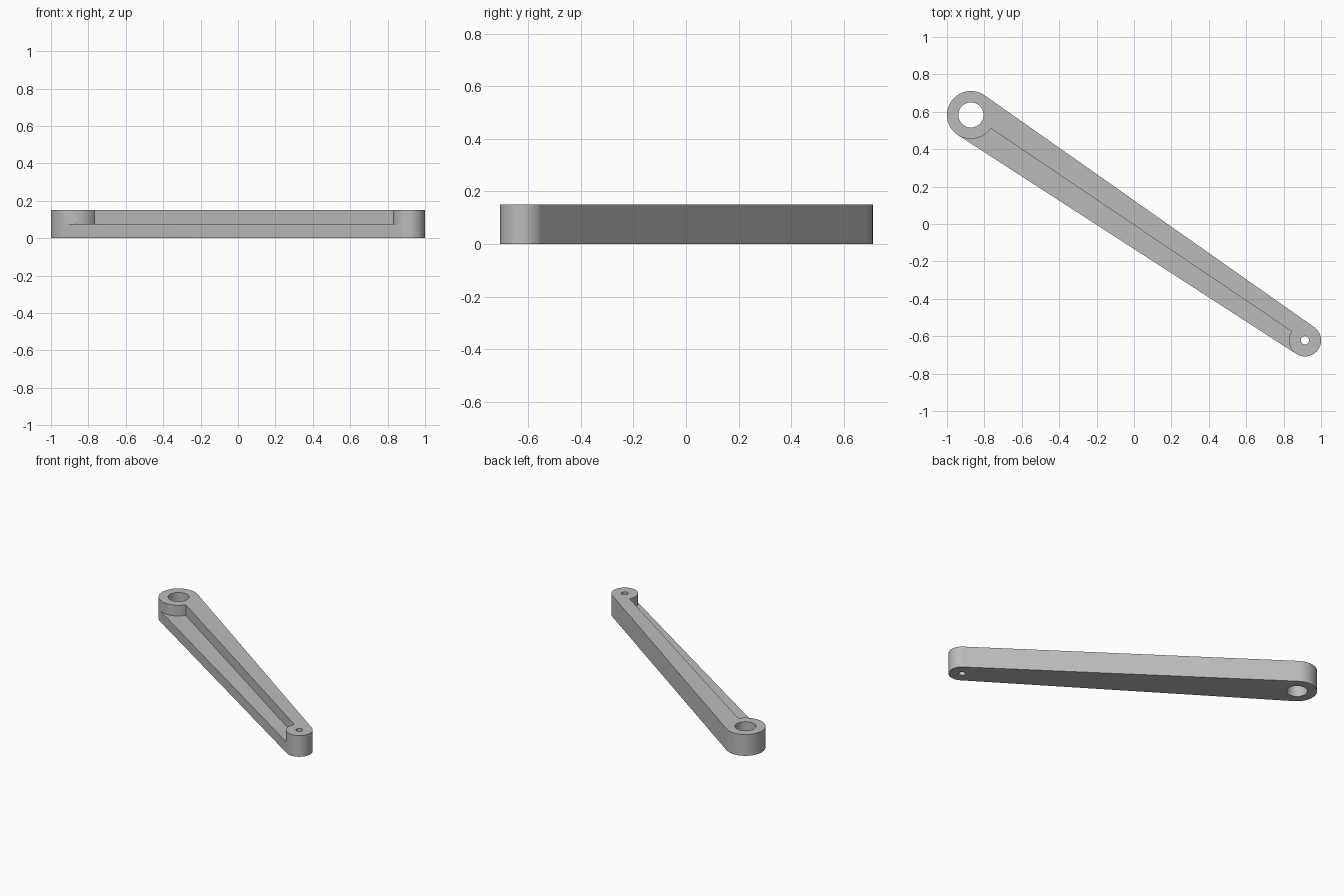
import bpy
import bmesh
from math import acos, atan2, cos, sin, pi, radians
from mathutils import Vector

if "Cube" in bpy.data.objects:
    bpy.data.objects.remove(bpy.data.objects["Cube"])

# Main dimensions
BIG, SMALL = Vector((-0.872, 0.583)), Vector((0.914, -0.622))
R_BIG, R_SMALL = 0.128, 0.086
HOLE_BIG, HOLE_SMALL = 0.067, 0.022
HEIGHT, STEP = 0.15, 0.075

axis = SMALL - BIG
heading = atan2(axis.y, axis.x)
tangent = acos((R_BIG - R_SMALL) / axis.length)

metal = bpy.data.materials.new("plain grey")
metal.use_nodes = True
grey = (0.5, 0.5, 0.5, 1)
metal.diffuse_color = grey
metal.node_tree.nodes["Principled BSDF"].inputs["Base Color"].default_value = grey


def arc(centre, radius, start, end, steps=48):
    """Points on an arc; angles are measured from the arm's long axis."""
    angles = [heading + start + (end - start) * i / steps for i in range(steps + 1)]
    return [centre + radius * Vector((cos(a), sin(a))) for a in angles]


def prism(name, outline, bottom, top):
    bm = bmesh.new()
    face = bm.faces.new([bm.verts.new((p.x, p.y, bottom)) for p in outline])
    extruded = bmesh.ops.extrude_face_region(bm, geom=[face])["geom"]
    verts = [g for g in extruded if isinstance(g, bmesh.types.BMVert)]
    bmesh.ops.translate(bm, verts=verts, vec=(0, 0, top - bottom))
    bmesh.ops.recalc_face_normals(bm, faces=bm.faces)
    mesh = bpy.data.meshes.new(name)
    bm.to_mesh(mesh)
    bm.free()
    mesh.materials.append(metal)
    obj = bpy.data.objects.new(name, mesh)
    bpy.context.collection.objects.link(obj)
    return obj


# Tapered arm with rounded ends
arm = prism("lever_arm",
            arc(BIG, R_BIG, tangent, 2 * pi - tangent)
            + arc(SMALL, R_SMALL, -tangent, tangent), 0, HEIGHT)

# Stepped recess along the front half, curved around both end bosses
outward = Vector((cos(heading - pi / 2), sin(heading - pi / 2))) * 0.1
big_arc = arc(BIG, R_BIG, 0, -tangent)
small_arc = arc(SMALL, R_SMALL, -tangent, -pi)
recess = prism("recess_cutter",
               big_arc + [big_arc[-1] + outward, small_arc[0] + outward] + small_arc,
               STEP, HEIGHT + 0.1)

# Through holes
cutters = [recess]
for name, centre, radius in (("large_hole_cutter", BIG, HOLE_BIG),
                             ("small_hole_cutter", SMALL, HOLE_SMALL)):
    cutters.append(prism(name, arc(centre, radius, 0, 2 * pi)[:-1], -0.1, HEIGHT + 0.1))

bpy.ops.object.select_all(action="DESELECT")
arm.select_set(True)
bpy.context.view_layer.objects.active = arm
for cutter in cutters:
    cutter.hide_render = True
    cut = arm.modifiers.new(cutter.name, "BOOLEAN")
    cut.operation = "DIFFERENCE"
    cut.solver = "EXACT"
    cut.object = cutter
    bpy.ops.object.modifier_apply(modifier=cut.name)
    bpy.data.objects.remove(cutter)

bpy.ops.object.shade_smooth_by_angle(angle=radians(30))
